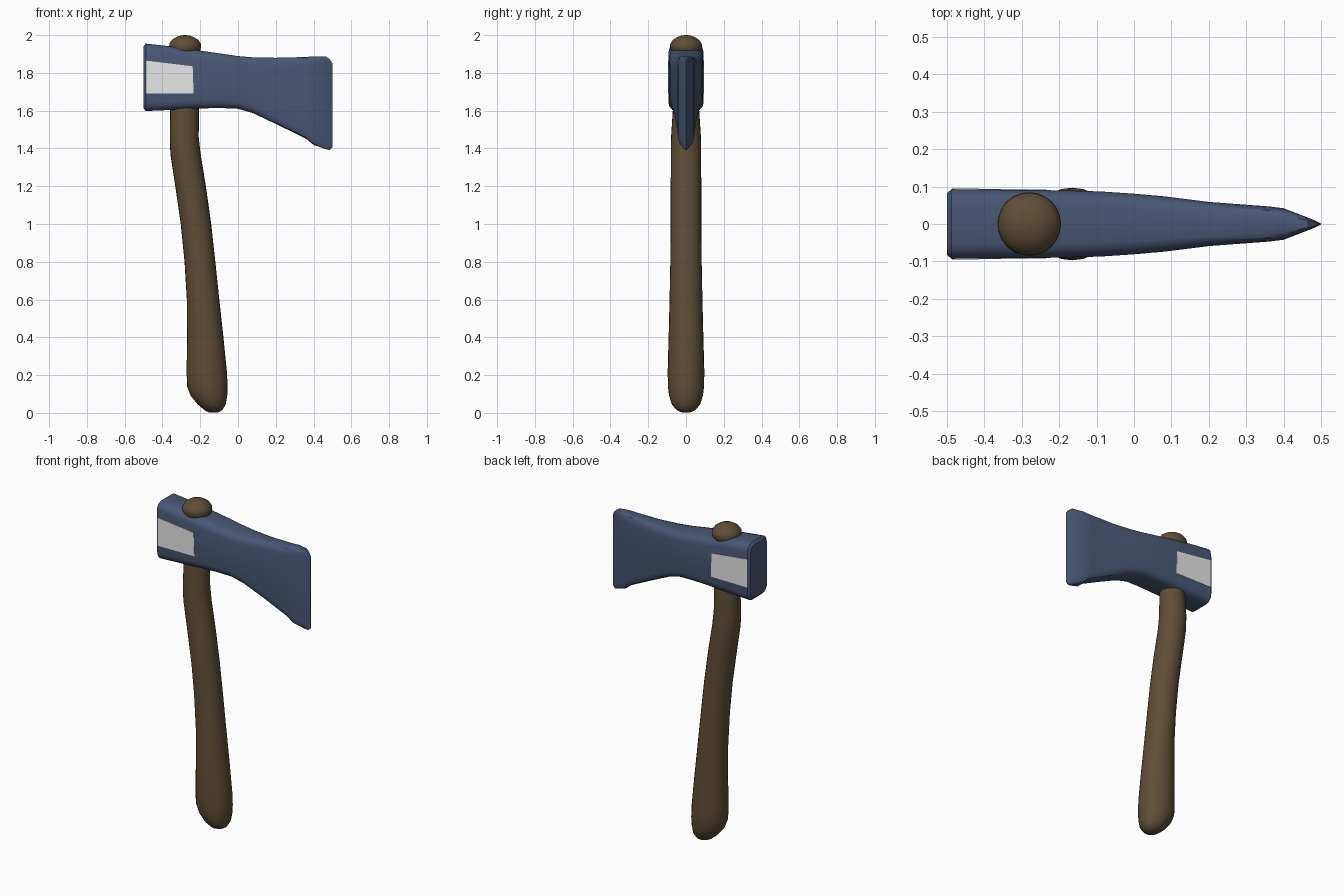
import bpy, bmesh, math
from mathutils import Vector

if "Cube" in bpy.data.objects:
    bpy.data.objects.remove(bpy.data.objects["Cube"])


def material(name, rgb):
    m = bpy.data.materials.new(name)
    m.diffuse_color = (*rgb, 1)
    m.use_nodes = True
    m.node_tree.nodes["Principled BSDF"].inputs["Base Color"].default_value = m.diffuse_color
    return m


BLUE = material("blue steel", (0.068, 0.098, 0.18))
BROWN = material("brown wood", (0.115, 0.075, 0.038))
GREY = material("light grey", (0.8, 0.8, 0.8))


def loft(name, rings, mat, angle=35):
    """Skin a list of equal-length point rings and cap both ends."""
    bm = bmesh.new()
    loops = [[bm.verts.new(p) for p in ring] for ring in rings]
    for a, b in zip(loops, loops[1:]):
        for i in range(len(a)):
            j = (i + 1) % len(a)
            bm.faces.new((a[i], a[j], b[j], b[i]))
    bm.faces.new(loops[0])
    bm.faces.new(loops[-1])
    bmesh.ops.recalc_face_normals(bm, faces=bm.faces)
    for f in bm.faces:
        f.smooth = True
    mesh = bpy.data.meshes.new(name)
    bm.to_mesh(mesh)
    bm.free()
    mesh.materials.append(mat)
    mesh.set_sharp_from_angle(angle=math.radians(angle))
    ob = bpy.data.objects.new(name, mesh)
    bpy.context.collection.objects.link(ob)
    return ob


# Axe head: rounded rectangles (x, half width, bottom, top) along x
head_sections = [
    (-0.50, 0.082, 1.612, 1.942), (-0.488, 0.093, 1.598, 1.955),
    (-0.35, 0.0915, 1.604, 1.940), (-0.20, 0.090, 1.612, 1.918),
    (-0.09, 0.087, 1.614, 1.902), (0.0, 0.081, 1.610, 1.889),
    (0.08, 0.074, 1.587, 1.882), (0.20, 0.059, 1.530, 1.880),
    (0.36, 0.047, 1.452, 1.884), (0.40, 0.042, 1.419, 1.888),
    (0.465, 0.017, 1.396, 1.888), (0.485, 0.009, 1.392, 1.872),
    (0.50, 0.001, 1.405, 1.850),
]


def head_ring(x, w, lo, hi):
    ry, rz = w * 0.45, 0.045
    pts = []
    for q, (sy, cz) in enumerate([(1, hi - rz), (-1, hi - rz), (-1, lo + rz), (1, lo + rz)]):
        for k in range(4):
            t = math.radians(90 * q + 30 * k)
            pts.append((x, sy * (w - ry) + ry * math.cos(t), cz + rz * math.sin(t)))
    return pts


loft("axe_head", [head_ring(*s) for s in head_sections], BLUE)

# Handle: ellipses (z, left x, right x, half depth)
handle_sections = [
    (0.002, -0.155, -0.105, 0.022), (0.015, -0.178, -0.083, 0.05),
    (0.045, -0.213, -0.065, 0.075), (0.09, -0.25, -0.057, 0.089),
    (0.14, -0.27, -0.055, 0.096), (0.22, -0.272, -0.059, 0.097),
    (0.40, -0.27, -0.077, 0.092), (0.60, -0.271, -0.099, 0.087),
    (0.80, -0.283, -0.12, 0.083), (1.0, -0.303, -0.142, 0.081),
    (1.2, -0.332, -0.170, 0.081), (1.37, -0.358, -0.198, 0.08),
    (1.46, -0.361, -0.208, 0.079), (1.6, -0.359, -0.207, 0.07),
    (1.9, -0.345, -0.22, 0.065),
]


def ellipse(z, x0, x1, ry, n=24):
    cx, rx = (x0 + x1) / 2, (x1 - x0) / 2
    return [(cx + rx * math.cos(math.tau * i / n), ry * math.sin(math.tau * i / n), z)
            for i in range(n)]


loft("handle", [ellipse(*s) for s in handle_sections], BROWN, 60)

# Domed handle end above the head
knob = []
for z, r in [(1.895, 0.06), (1.915, 0.078), (1.935, 0.085), (1.955, 0.083),
             (1.975, 0.069), (1.99, 0.046), (1.998, 0.022), (2.0, 0.004)]:
    knob.append(ellipse(z, -0.28 - r, -0.28 + r, r))
loft("handle_knob", knob, BROWN, 60)

# Pale plates on both cheeks of the head
outline = [(-0.487, 1.69), (-0.235, 1.69), (-0.24, 1.835), (-0.487, 1.865)]
for name, side in (("front_plate", -1), ("back_plate", 1)):
    rings = []
    for off in (-0.004, 0.002):
        rings.append([(x, side * (0.093 - 0.0104 * (x + 0.488) + off), z) for x, z in outline])
    loft(name, rings, GREY)
